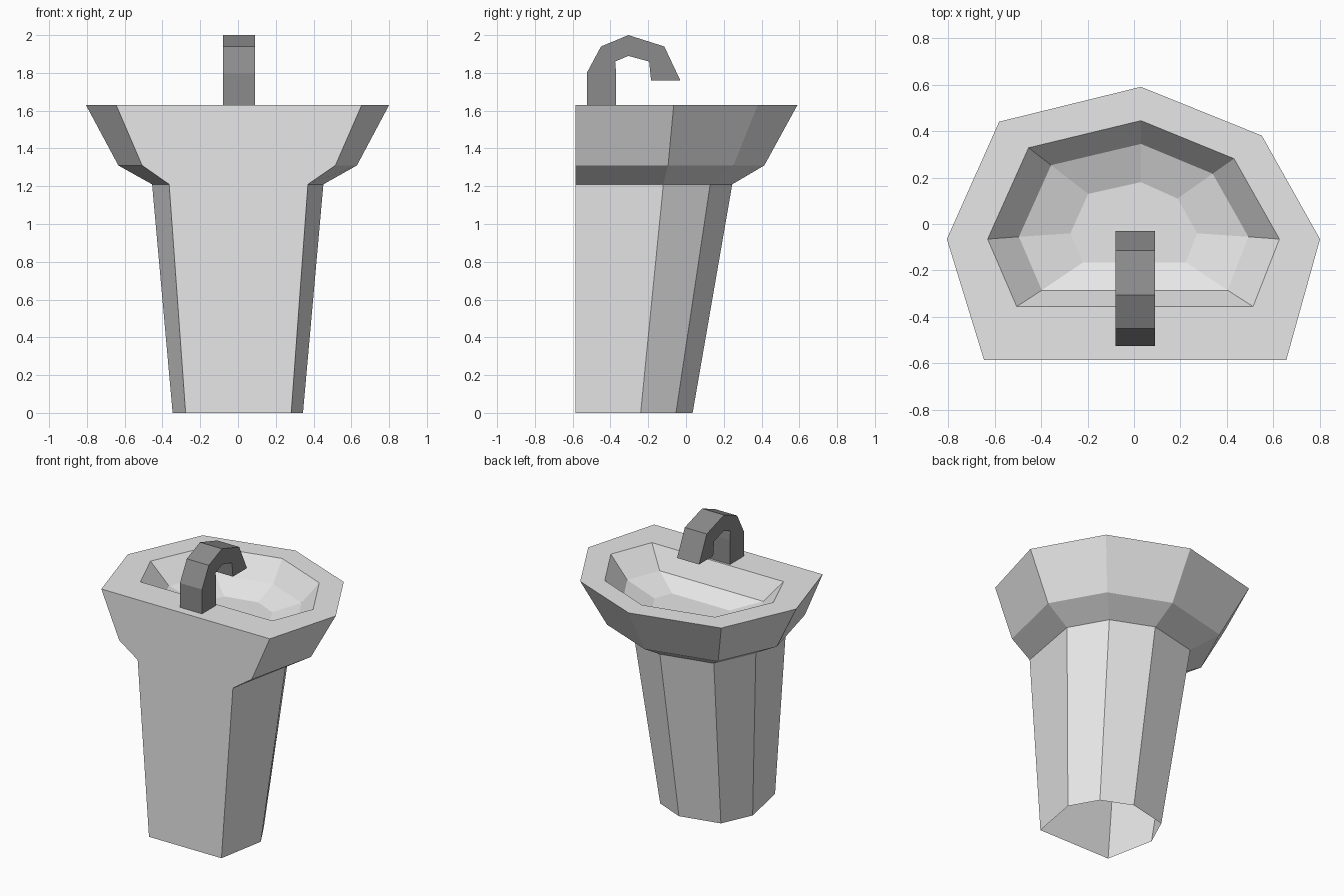
import bpy, bmesh

if "Cube" in bpy.data.objects:
    bpy.data.objects.remove(bpy.data.objects["Cube"])


def material(name, value):
    m = bpy.data.materials.new(name)
    m.diffuse_color = (value, value, value, 1)
    m.use_nodes = True
    m.node_tree.nodes["Principled BSDF"].inputs["Base Color"].default_value = m.diffuse_color
    return m


def add_object(name, bm, mat):
    mesh = bpy.data.meshes.new(name)
    bm.to_mesh(mesh)
    bm.free()
    mesh.materials.append(mat)
    ob = bpy.data.objects.new(name, mesh)
    bpy.context.collection.objects.link(ob)
    return ob


porcelain = material("pale_porcelain", 0.8)
metal = material("grey_metal", 0.26)

# Seven-sided rim outline; the first two points form the flat front
outline = [(-0.645, -0.585), (0.655, -0.585), (0.80, -0.065), (0.55, 0.38),
           (0.03, 0.59), (-0.58, 0.44), (-0.805, -0.065)]

# Rings from the foot up to the rim, then down into the bowl:
# (height, x scale, y of side corners, y scale behind them, y of front edge)
rings = [(0.0, 0.43, -0.24, 0.42, -0.585),
         (1.21, 0.565, -0.12, 0.557, -0.585),
         (1.31, 0.787, -0.095, 0.778, -0.585),
         (1.63, 1.0, -0.065, 1.0, -0.585),
         (1.63, 0.782, -0.065, 0.778, -0.355),
         (1.49, 0.615, -0.055, 0.61, -0.285),
         (1.425, 0.34, -0.04, 0.336, -0.165)]

# Basin and pedestal as one skin, open underneath
bm = bmesh.new()
loops = []
for z, sx, mid, sy, front in rings:
    loop = []
    for i, (x, y) in enumerate(outline):
        px = x if i == 4 else x * sx
        py = front if i < 2 else mid + (y + 0.065) * sy
        loop.append(bm.verts.new((px, py, z)))
    loops.append(loop)
n = len(outline)
for a, b in zip(loops, loops[1:]):
    for i in range(n):
        j = (i + 1) % n
        bm.faces.new((a[i], a[j], b[j], b[i]))
bm.faces.new(loops[-1])
add_object("basin_and_pedestal", bm, porcelain)

# Curved tap: outer and inner side profile (y, z), bridged across its width
outer = [(-0.525, 1.63), (-0.525, 1.80), (-0.45, 1.94), (-0.305, 2.0), (-0.115, 1.94), (-0.03, 1.76)]
inner = [(-0.37, 1.63), (-0.37, 1.80), (-0.375, 1.86), (-0.305, 1.89), (-0.195, 1.86), (-0.185, 1.76)]
bm = bmesh.new()
sections = [[bm.verts.new((x, y, z)) for x, (y, z) in
             ((-0.08, o), (0.09, o), (0.09, i), (-0.08, i))]
            for o, i in zip(outer, inner)]
for a, b in zip(sections, sections[1:]):
    for i in range(4):
        j = (i + 1) % 4
        bm.faces.new((a[i], a[j], b[j], b[i]))
bm.faces.new(sections[0][::-1])
bm.faces.new(sections[-1])
bmesh.ops.recalc_face_normals(bm, faces=bm.faces)
add_object("tap", bm, metal)
